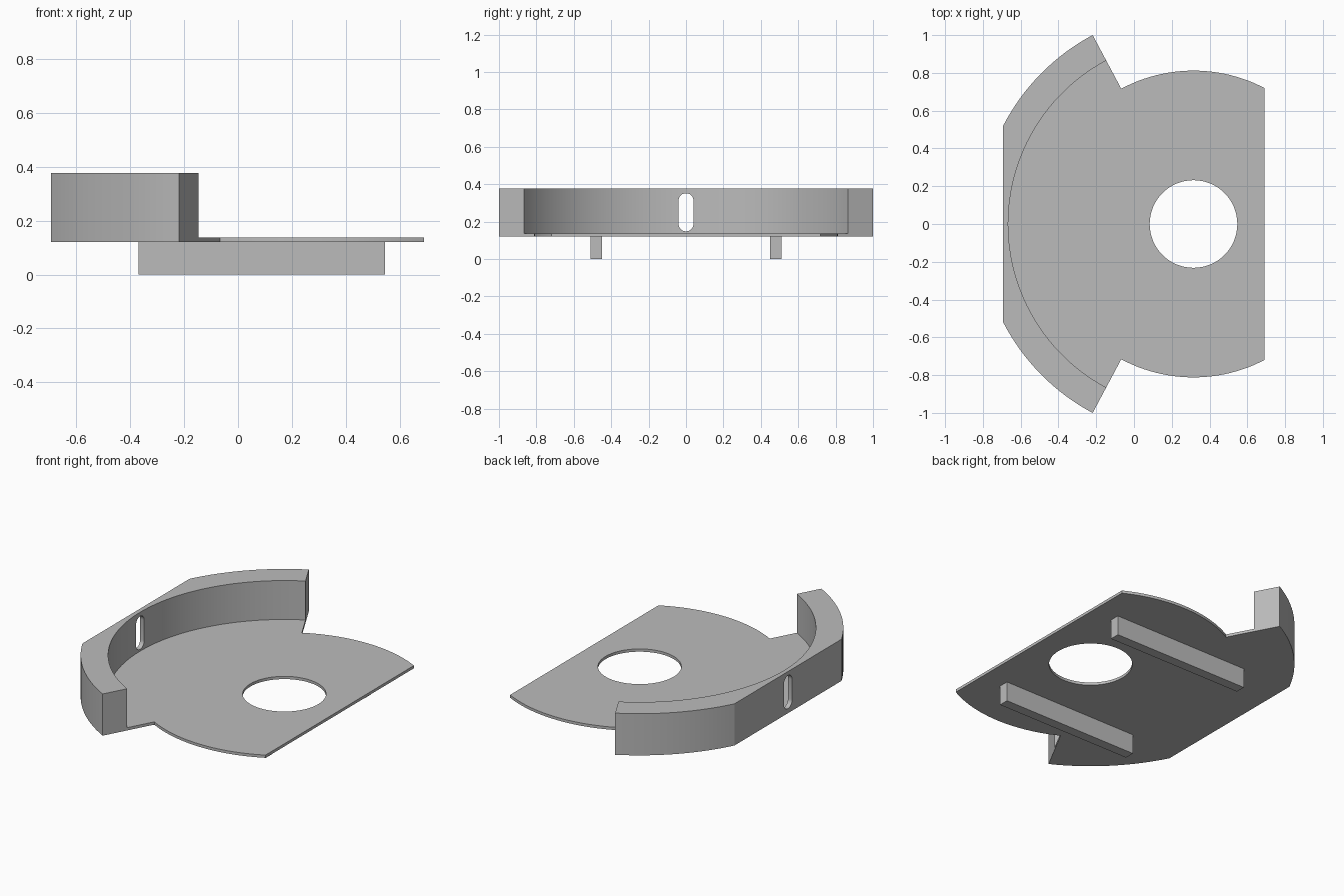
import bpy, bmesh
from math import cos, sin, pi, radians, sqrt, acos

# Shared dimensions
CX = 0.315                      # centre of all the arcs
HOLE_R, PLATE_R, INNER_R, OUTER_R = 0.232, 0.812, 0.981, 1.134
LEFT, RIGHT = -0.693, 0.691     # flat trimmed sides
SPLIT = radians(118.1)          # where the wall sector begins
BASE, FLOOR, TOP = 0.12, 0.137, 0.376

old = bpy.data.objects.get("Cube")
if old:
    bpy.data.objects.remove(old, do_unlink=True)

grey = bpy.data.materials.new("plain grey")
grey.use_nodes = True
color = (0.5, 0.5, 0.5, 1)
grey.diffuse_color = color
grey.node_tree.nodes["Principled BSDF"].inputs["Base Color"].default_value = color


def arc(radius, start, end, steps):
    """Points along an arc around the shared centre."""
    angles = [start + (end - start) * i / steps for i in range(steps + 1)]
    return [(CX + radius * cos(a), radius * sin(a)) for a in angles]


def prism(name, outline, low, high, place=lambda u, v, w: (u, v, w)):
    """Extrude a closed outline between two levels."""
    bm = bmesh.new()
    face = bm.faces.new([bm.verts.new(place(u, v, low)) for u, v in outline])
    moved = bmesh.ops.extrude_face_region(bm, geom=[face])["geom"]
    tops = [g for g in moved if isinstance(g, bmesh.types.BMVert)]
    for vert, (u, v) in zip(tops, outline):
        offset = [b - a for a, b in zip(place(u, v, low), place(u, v, high))]
        vert.co.x += offset[0]
        vert.co.y += offset[1]
        vert.co.z += offset[2]
    bmesh.ops.recalc_face_normals(bm, faces=bm.faces)
    mesh = bpy.data.meshes.new(name)
    bm.to_mesh(mesh)
    bm.free()
    mesh.materials.append(grey)
    obj = bpy.data.objects.new(name, mesh)
    bpy.context.collection.objects.link(obj)
    return obj


def combine(target, tool, operation):
    """Apply a boolean and remove the tool object."""
    mod = target.modifiers.new(operation, "BOOLEAN")
    mod.operation, mod.solver, mod.object = operation, "EXACT", tool
    bpy.context.view_layer.objects.active = target
    bpy.ops.object.modifier_apply(modifier=mod.name)
    bpy.data.objects.remove(tool, do_unlink=True)


# Thin floor plate: round front part, wider sector reaching under the wall
trim = acos((RIGHT - CX) / PLATE_R)
floor_outline = (arc(PLATE_R, trim, SPLIT, 24)
                 + arc(INNER_R, SPLIT, 2 * pi - SPLIT, 48)
                 + arc(PLATE_R, 2 * pi - SPLIT, 2 * pi - trim, 24))
body = prism("tray_with_wall", floor_outline, BASE, FLOOR)

# Curved wall with its outer side trimmed flat
flat = acos((LEFT - CX) / OUTER_R)
wall_outline = (arc(OUTER_R, SPLIT, flat, 16)
                + arc(OUTER_R, 2 * pi - flat, 2 * pi - SPLIT, 16)
                + arc(INNER_R, 2 * pi - SPLIT, SPLIT, 48))
combine(body, prism("wall", wall_outline, BASE, TOP), "UNION")

# Round hole through the floor
combine(body, prism("hole_cutter", arc(HOLE_R, 0, 2 * pi, 64)[:-1], 0, 0.3), "DIFFERENCE")

# Upright rounded slot through the middle of the wall
slot_r, slot_mid, slot_half = 0.04, 0.25, 0.062
slot = []
for side in (0, 1):
    for i in range(13):
        a = pi * (side + i / 12)
        slot.append((slot_r * cos(a),
                     slot_mid + slot_half * (1 - 2 * side) + slot_r * sin(a)))
combine(body, prism("slot_cutter", slot, LEFT - 0.1, LEFT + 0.2,
                    lambda u, v, w: (w, u, v)), "DIFFERENCE")

# Smooth curves, crisp edges
bpy.ops.object.select_all(action="DESELECT")
body.select_set(True)
bpy.context.view_layer.objects.active = body
bpy.ops.object.shade_smooth_by_angle(angle=radians(20))

# Two straight rails underneath
for name, side in (("left_rail", 1), ("right_rail", -1)):
    near, far = side * 0.45, side * 0.51
    prism(name, [(-0.37, near), (0.545, near), (0.545, far), (-0.37, far)], 0, BASE)
